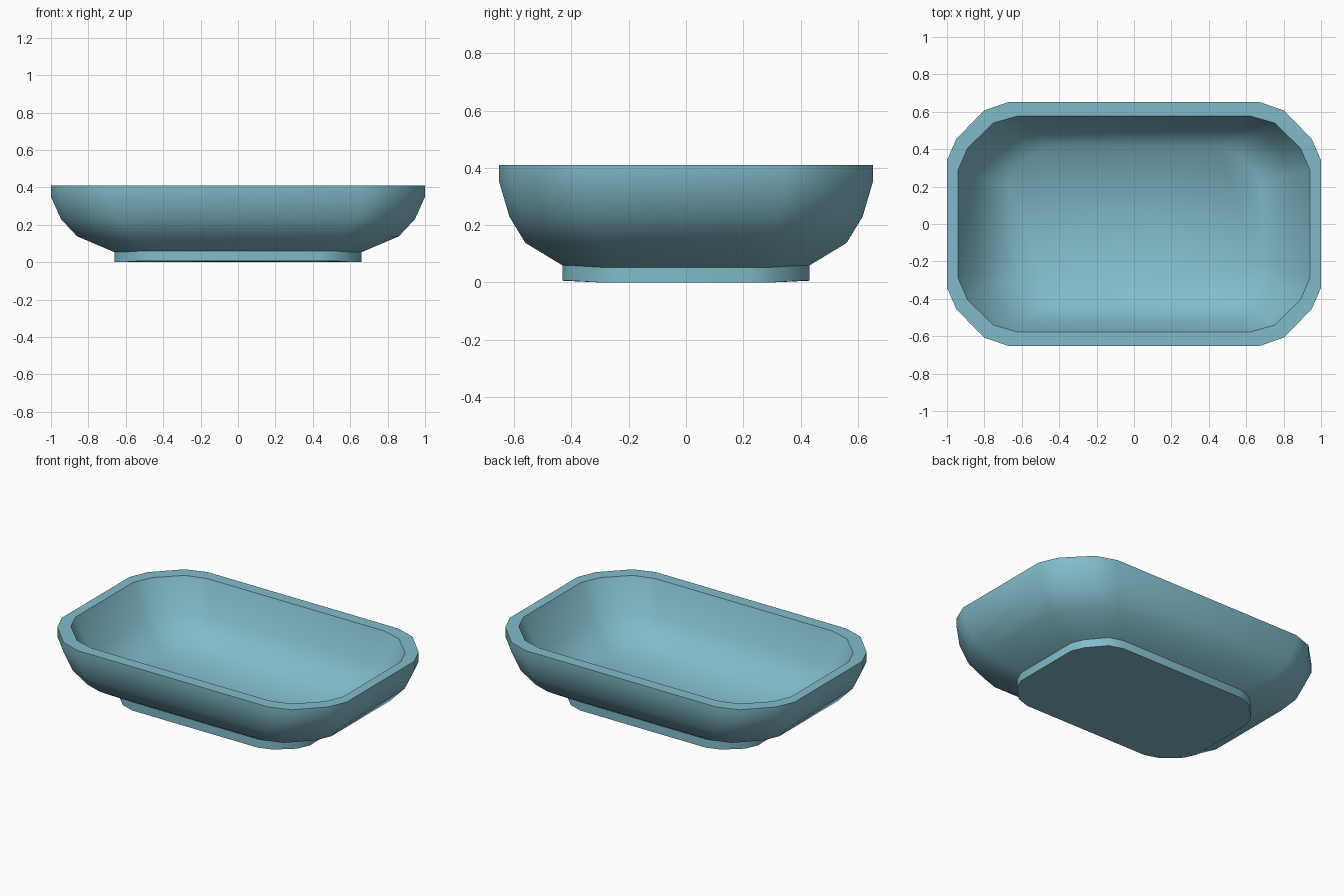
import bpy, bmesh, math

if "Cube" in bpy.data.objects:
    bpy.data.objects.remove(bpy.data.objects["Cube"])

# One corner of the rim outlines; the rest is mirrored
OUTER = [(1.0, 0.34), (0.95, 0.455), (0.80, 0.608), (0.67, 0.652)]
INNER = [(0.94, 0.29), (0.89, 0.405), (0.752, 0.54), (0.62, 0.578)]

glaze = bpy.data.materials.new("blue glaze")
glaze.diffuse_color = (0.22, 0.50, 0.59, 1)
glaze.use_nodes = True
glaze.node_tree.nodes["Principled BSDF"].inputs["Base Color"].default_value = glaze.diffuse_color


def outline(corner):
    back = corner[::-1]
    return (corner + [(-x, y) for x, y in back]
            + [(-x, -y) for x, y in corner] + [(x, -y) for x, y in back])


def loft(name, sections, cap_start=False, cap_end=False):
    """Skin a stack of (corner, scale, z) outlines."""
    bm = bmesh.new()
    rings = []
    for c, s, z in sections:
        # the foot's long sides sit slightly higher than its ends
        rings.append([bm.verts.new((x * s, y * s, z + (0.006 if s == 0.66 and abs(y) > 0.5 else 0)))
                      for x, y in outline(c)])
    n = len(rings[0])
    for a, b in zip(rings, rings[1:]):
        for i in range(n):
            j = (i + 1) % n
            bm.faces.new((a[i], a[j], b[j], b[i]))
    if cap_start:
        bm.faces.new(rings[0][::-1])
    if cap_end:
        bm.faces.new(rings[-1])
    me = bpy.data.meshes.new(name)
    bm.to_mesh(me)
    bm.free()
    me.materials.append(glaze)
    ob = bpy.data.objects.new(name, me)
    bpy.context.collection.objects.link(ob)
    bpy.ops.object.select_all(action='DESELECT')
    ob.select_set(True)
    bpy.context.view_layer.objects.active = ob
    bpy.ops.object.shade_smooth_by_angle(angle=math.radians(60))
    return ob


# Dish: outer wall up to the rim, across it, then down the inner wall to the floor
outer = [(0.66, 0.053), (0.86, 0.138), (0.946, 0.23), (1.0, 0.35), (1.0, 0.41)]
inner = [(1.0, 0.41), (0.895, 0.21), (0.72, 0.065)]
loft("dish", [(OUTER, s, z) for s, z in outer] + [(INNER, s, z) for s, z in inner],
     cap_end=True)

# Foot under the dish
loft("foot", [(OUTER, 0.66, 0.0), (OUTER, 0.66, 0.053)], cap_start=True)
